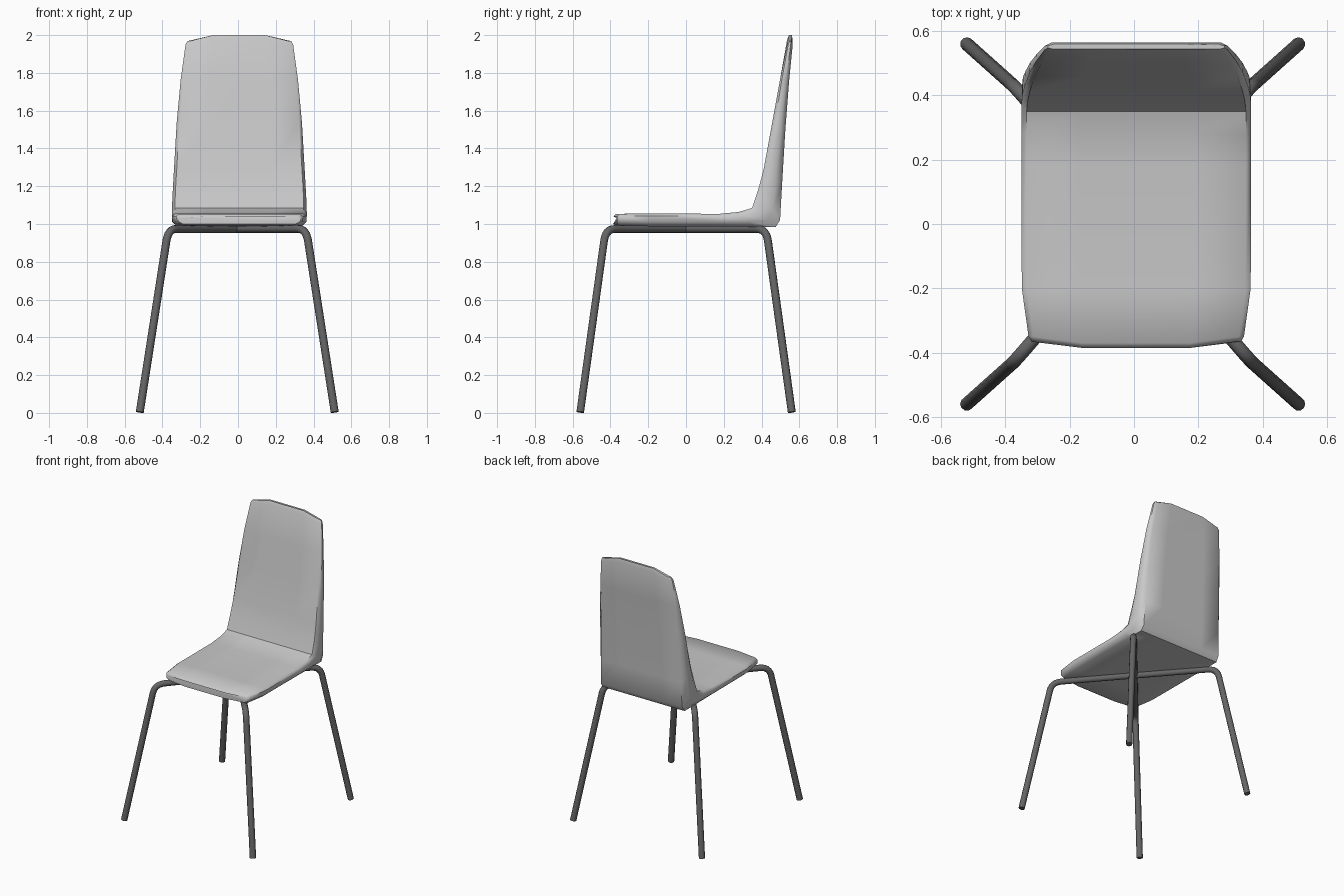
import bpy
import bmesh
from math import radians
from mathutils import Vector

cube = bpy.data.objects.get("Cube")
if cube:
    bpy.data.objects.remove(cube, do_unlink=True)


def material(name, grey):
    mat = bpy.data.materials.new(name)
    mat.use_nodes = True
    colour = (grey, grey, grey, 1)
    mat.diffuse_color = colour
    mat.node_tree.nodes["Principled BSDF"].inputs["Base Color"].default_value = colour
    return mat


def activate(obj):
    bpy.ops.object.select_all(action="DESELECT")
    obj.select_set(True)
    bpy.context.view_layer.objects.active = obj


def smooth(obj, angle):
    activate(obj)
    bpy.ops.object.shade_smooth_by_angle(angle=radians(angle))


shell_grey = material("light grey", 0.58)
tube_grey = material("dark grey", 0.13)

# Shell stations from the seat's front edge to the top of the backrest:
# sitting side (y, z), under side (y, z), half width, end curve (y, z)
stations = [
    ((-0.386, 1.04), (-0.386, 1.0), 0.325, (0.02, 0)),
    ((-0.37, 1.054), (-0.37, 0.992), 0.335, (0.02, 0)),
    ((-0.2, 1.055), (-0.2, 0.988), 0.356, (0, 0)),
    ((0.18, 1.054), (0.2, 0.987), 0.357, (0, 0)),
    ((0.28, 1.064), (0.36, 0.985), 0.357, (0, 0)),
    ((0.35, 1.085), (0.475, 0.985), 0.357, (0, 0)),
    ((0.382, 1.18), (0.498, 1.02), 0.354, (0, 0)),
    ((0.411, 1.29), (0.508, 1.2), 0.347, (0, 0)),
    ((0.457, 1.54), (0.526, 1.5), 0.332, (0, 0)),
    ((0.497, 1.76), (0.546, 1.76), 0.311, (0, 0)),
    ((0.535, 1.975), (0.565, 1.975), 0.285, (0, -0.025)),
    ((0.545, 2.0), (0.56, 2.0), 0.275, (0, -0.032)),
]
# Cross-section outline: share of half width, share of thickness
half_outline = [(0.5, 0), (0.955, 0), (1, 0.2), (0.995, 0.65), (0.92, 1), (0.5, 1)]
outline = half_outline + [(-u, t) for u, t in reversed(half_outline)]
centre_x = 0.007

# Seat and backrest in one lofted shell
bm = bmesh.new()
rings = []
for top, under, width, curve in stations:
    ring = []
    for u, t in outline:
        yz = Vector(top).lerp(Vector(under), t)
        if abs(u) > 0.6:
            yz += Vector(curve)
        ring.append(bm.verts.new((centre_x + u * width, yz.x, yz.y)))
    rings.append(ring)
count = len(outline)
for a, b in zip(rings, rings[1:]):
    for i in range(count):
        j = (i + 1) % count
        bm.faces.new((a[i], a[j], b[j], b[i]))
bm.faces.new(rings[0])
bm.faces.new(rings[-1])
bmesh.ops.recalc_face_normals(bm, faces=bm.faces)
mesh = bpy.data.meshes.new("seat_shell")
bm.to_mesh(mesh)
bm.free()
shell = bpy.data.objects.new("seat_shell", mesh)
bpy.context.collection.objects.link(shell)
mesh.materials.append(shell_grey)
smooth(shell, 50)


def rounded_path(points, radius, steps=6):
    """Points of a polyline with its inner corners rounded."""
    points = [Vector(p) for p in points]
    path = [points[0]]
    for before, corner, after in zip(points, points[1:], points[2:]):
        start = corner + (before - corner).normalized() * radius
        end = corner + (after - corner).normalized() * radius
        for i in range(steps + 1):
            t = i / steps
            path.append(start.lerp(corner, t).lerp(corner.lerp(end, t), t))
    path.append(points[-1])
    return path


# Two bent tubes crossing under the seat, each making two legs
for name, side in (("leg_tube_a", 1), ("leg_tube_b", -1)):
    knee = Vector((0.365 * side, 0.425, 0.974))
    foot = Vector((0.516 * side, 0.56, 0.004))
    flip = Vector((-1, -1, 1))
    path = rounded_path([foot, knee, knee * flip, foot * flip], 0.065)
    curve = bpy.data.curves.new(name, "CURVE")
    curve.dimensions = "3D"
    curve.bevel_depth = 0.021
    curve.bevel_resolution = 3
    curve.use_fill_caps = True
    spline = curve.splines.new("POLY")
    spline.points.add(len(path) - 1)
    for point, place in zip(spline.points, path):
        point.co = (*place, 1)
    tube = bpy.data.objects.new(name, curve)
    bpy.context.collection.objects.link(tube)
    curve.materials.append(tube_grey)
    tube.location.x = -0.004
    activate(tube)
    bpy.ops.object.convert(target="MESH")
    smooth(bpy.context.object, 50)
